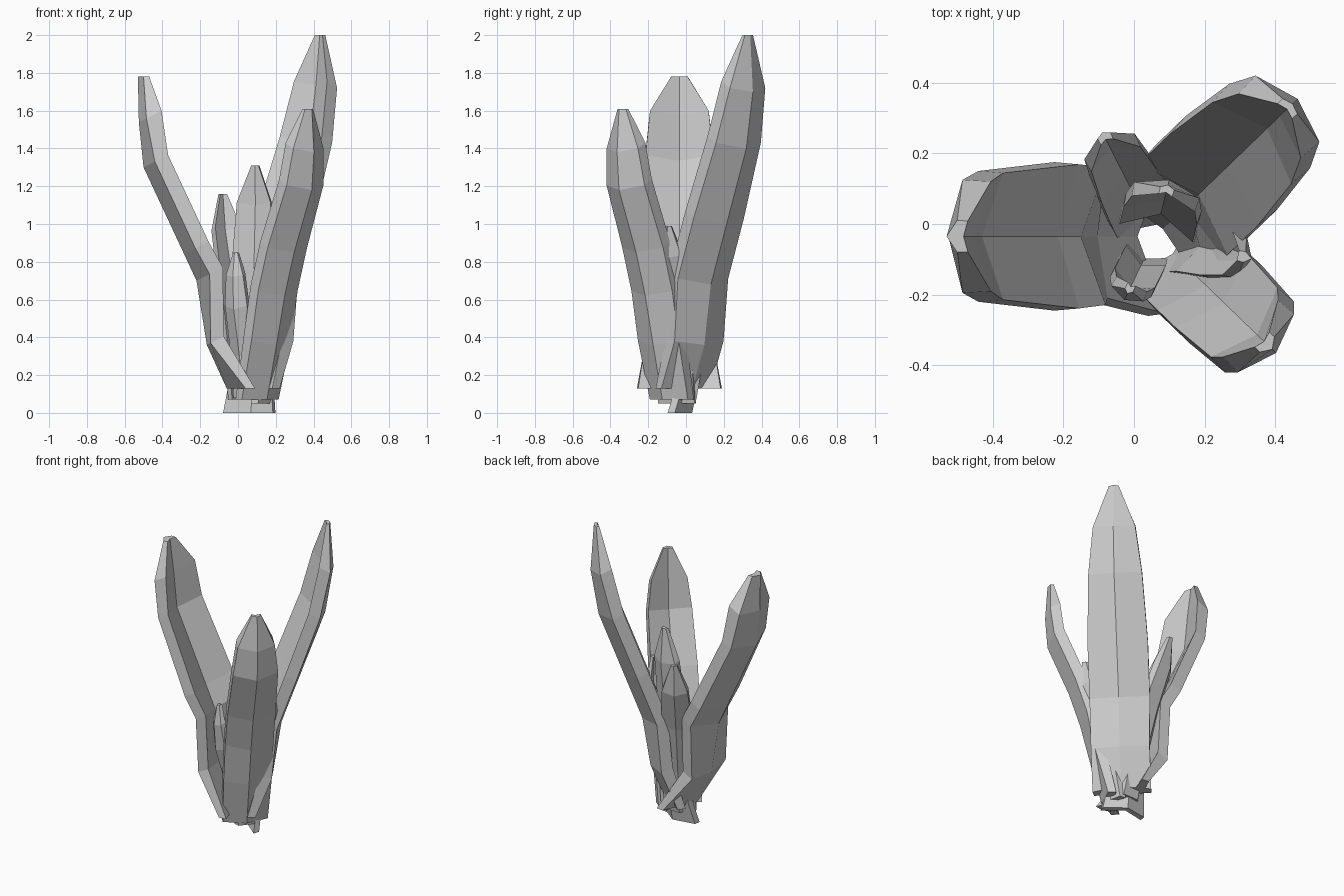
import bpy, bmesh, math

AX, AY = 0.06, -0.035   # plant axis


def leaf(name, angle, thick, stations, inner=0.97):
    """Channelled leaf; station = (z, radius of midrib, half width, rim depth, rim bevel)."""
    a = math.radians(angle)
    c, s = math.cos(a), math.sin(a)
    bm = bmesh.new()
    rings = []
    for z, r, w, d, e in stations:
        t = min(thick, d + e * 0.6)
        section = [(0, 0), (w, d), (w * inner, d + e), (0, t),
                   (-w * inner, d + e), (-w, d)]
        tilt = 0.5 if 0.3 < z < stations[-1][0] - 0.01 else 0.0
        ring = []
        for side, depth in section:
            rad = r - depth
            ring.append(bm.verts.new((AX + c * rad - s * side,
                                      AY + s * rad + c * side,
                                      z + tilt * depth)))
        rings.append(ring)
    for lo, hi in zip(rings, rings[1:]):
        for i in range(6):
            j = (i + 1) % 6
            bm.faces.new((lo[i], lo[j], hi[j], hi[i]))
    ends = [bm.faces.new(rings[0][::-1]), bm.faces.new(rings[-1])]
    bmesh.ops.triangulate(bm, faces=ends)
    bmesh.ops.recalc_face_normals(bm, faces=bm.faces)
    me = bpy.data.meshes.new(name)
    bm.to_mesh(me)
    bm.free()
    ob = bpy.data.objects.new(name, me)
    bpy.context.collection.objects.link(ob)
    return ob


# Three tall outer leaves
leaf("tall_leaf_back_right", 44, 0.07, [
    (0.13, 0.10, 0.18, 0.05, 0.05), (0.36, 0.19, 0.18, 0.04, 0.07),
    (0.68, 0.24, 0.185, 0.06, 0.07), (1.00, 0.36, 0.185, 0.06, 0.07),
    (1.40, 0.51, 0.165, 0.06, 0.07), (1.70, 0.56, 0.13, 0.04, 0.07),
    (2.00, 0.54, 0.03, 0.01, 0.02)])
leaf("tall_leaf_left", 180, 0.07, [
    (0.13, 0.12, 0.225, 0.10, 0.05), (0.36, 0.225, 0.18, 0.02, 0.07),
    (0.70, 0.28, 0.20, 0.07, 0.07), (0.84, 0.345, 0.21, 0.06, 0.07),
    (1.30, 0.56, 0.185, 0.06, 0.07), (1.54, 0.585, 0.16, 0.04, 0.08),
    (1.78, 0.59, 0.045, 0.03, 0.03)])
leaf("tall_leaf_front_right", -44, 0.06, [
    (0.07, 0.13, 0.14, 0.05, 0.05), (0.36, 0.20, 0.15, 0.04, 0.06),
    (0.62, 0.26, 0.15, 0.05, 0.06), (0.85, 0.33, 0.15, 0.05, 0.06),
    (1.18, 0.46, 0.14, 0.05, 0.06), (1.38, 0.475, 0.115, 0.04, 0.06),
    (1.61, 0.46, 0.03, 0.02, 0.02)])

# Young inner leaves
leaf("inner_leaf_back", 76, 0.035, [
    (0.0, 0.07, 0.14, 0.06, 0.04), (0.15, 0.10, 0.12, 0.05, 0.04),
    (0.40, 0.10, 0.11, 0.05, 0.04), (0.80, 0.14, 0.11, 0.04, 0.04),
    (1.08, 0.165, 0.095, 0.03, 0.04), (1.31, 0.15, 0.02, 0.01, 0.02)])
leaf("inner_leaf_back_left", 117, 0.035, [
    (0.07, 0.10, 0.10, 0.05, 0.04), (0.36, 0.15, 0.10, 0.04, 0.04),
    (0.68, 0.23, 0.095, 0.04, 0.04), (0.95, 0.315, 0.08, 0.03, 0.04),
    (1.16, 0.33, 0.02, 0.01, 0.02)])
leaf("inner_leaf_front_left", 244, 0.03, [
    (0.08, 0.10, 0.06, 0.03, 0.03), (0.30, 0.12, 0.065, 0.03, 0.03),
    (0.55, 0.19, 0.065, 0.03, 0.03), (0.72, 0.20, 0.05, 0.02, 0.03),
    (0.85, 0.18, 0.012, 0.01, 0.02)])
leaf("inner_leaf_right", -13, 0.03, [
    (0.05, 0.12, 0.10, 0.05, 0.04), (0.36, 0.16, 0.085, 0.04, 0.04),
    (0.62, 0.23, 0.08, 0.04, 0.04), (0.82, 0.28, 0.065, 0.03, 0.04),
    (0.99, 0.28, 0.015, 0.02, 0.02)])
